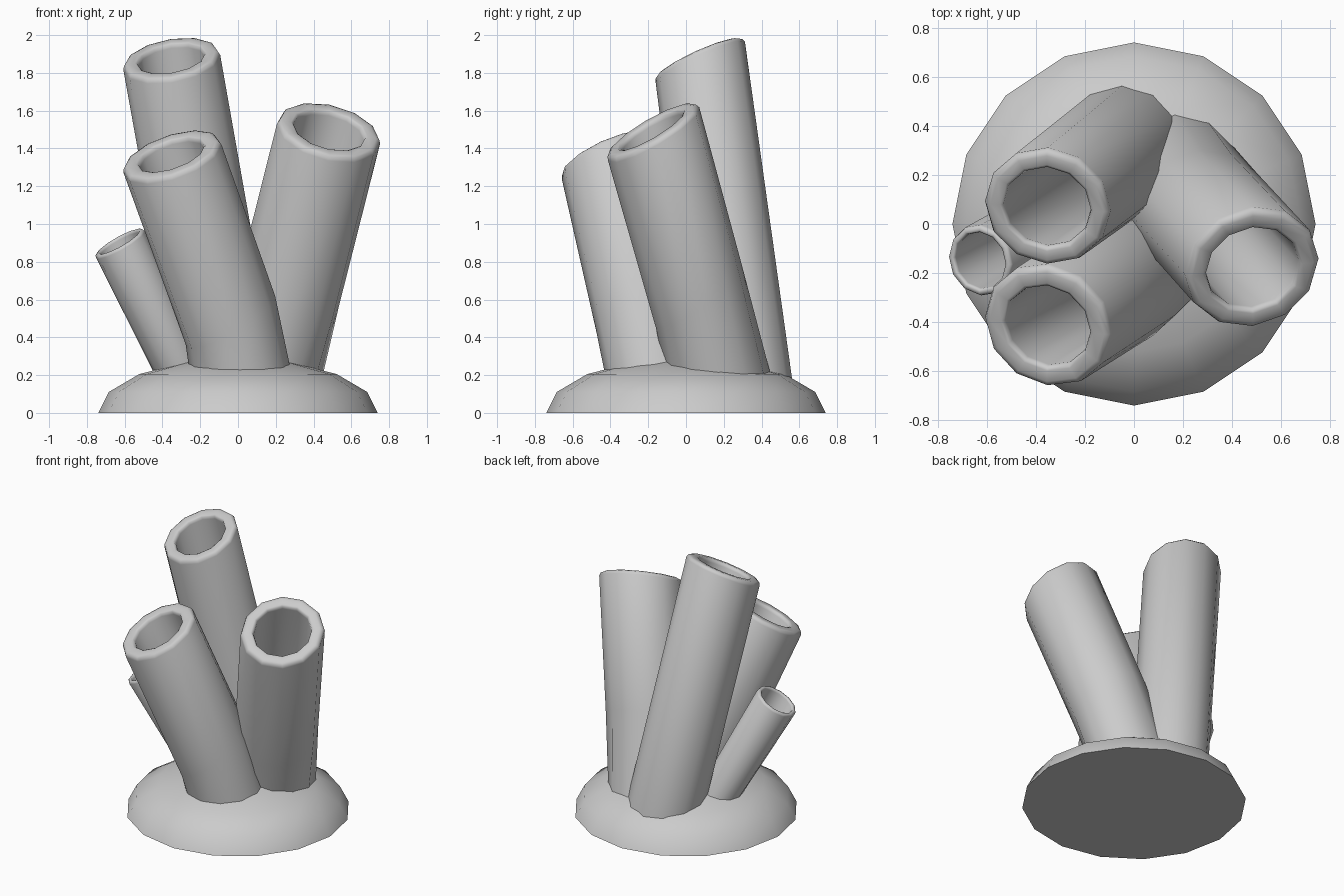
import bpy, bmesh
from math import cos, sin, pi, radians
from mathutils import Vector

if "Cube" in bpy.data.objects:
    bpy.data.objects.remove(bpy.data.objects["Cube"], do_unlink=True)

grey = bpy.data.materials.new("plain_grey")
grey.use_nodes = True
colour = (0.6, 0.6, 0.6, 1)
grey.diffuse_color = colour
grey.node_tree.nodes["Principled BSDF"].inputs["Base Color"].default_value = colour


def finish(name, bm, angle):
    bmesh.ops.recalc_face_normals(bm, faces=bm.faces)
    mesh = bpy.data.meshes.new(name)
    bm.to_mesh(mesh)
    bm.free()
    mesh.materials.append(grey)
    obj = bpy.data.objects.new(name, mesh)
    bpy.context.collection.objects.link(obj)
    bpy.ops.object.select_all(action="DESELECT")
    obj.select_set(True)
    bpy.context.view_layer.objects.active = obj
    bpy.ops.object.shade_smooth_by_angle(angle=radians(angle))


def loft(bm, rings, sides):
    """Skin tilted circles (centre, normal, radius) and cap both ends."""
    loops = []
    for centre, normal, radius in rings:
        n = Vector(normal).normalized()
        v = n.cross(Vector((1, 0, 0))).normalized()
        u = v.cross(n)
        loops.append([bm.verts.new(Vector(centre) + radius * (u * cos(a) + v * sin(a)))
                      for a in (2 * pi * i / sides for i in range(sides))])
    for low, high in zip(loops, loops[1:]):
        for i in range(sides):
            j = (i + 1) % sides
            bm.faces.new((low[i], low[j], high[j], high[i]))
    bm.faces.new(loops[0])
    bm.faces.new(loops[-1])


def tube(name, foot, top, facing, radius, bore, bend=None):
    """Hollow tube with a tilted, softened rim; bend is an optional (centre, normal)."""
    n = Vector(facing).normalized()
    foot, top = Vector(foot), Vector(top)
    soft = 0.1 * radius
    rings = [(foot, (0, 0, 1), radius)]
    if bend:
        rings.append((bend[0], bend[1], radius))
    rings += [(top - n * soft, n, radius),
              (top - n * soft * 0.25, n, radius - soft * 0.3),
              (top, n, radius - soft),
              (top, n, bore + soft * 0.6),
              (top - n * soft * 0.25, n, bore + soft * 0.15),
              (top - n * soft, n, bore)]
    # The bore follows the tube down to near its foot
    if bend:
        rings.append((bend[0], bend[1], bore))
    rings.append((foot.lerp(top, 0.12), (0, 0, 1), bore))
    bm = bmesh.new()
    loft(bm, rings, 12)
    finish(name, bm, 50)


# Domed base: half of a flattened ball
bm = bmesh.new()
angles = [radians(a) for a in (0, 22.5, 45, 67.5, 85)]
loft(bm, [((0, 0, 0.29 * sin(a)), (0, 0, 1), 0.74 * cos(a)) for a in angles], 16)
finish("base", bm, 50)

# Tubes
tube("back_tube", (-0.04, 0.31, 0.12), (-0.355, 0.065, 1.88),
     (-0.18, -0.46, 1), 0.26, 0.178)
tube("front_tube", (0.03, -0.14, 0.12), (-0.355, -0.42, 1.37),
     (-0.30, -0.40, 0.87), 0.272, 0.18, ((-0.04, -0.21, 0.49), (-0.5, -0.25, 0.85)))
tube("left_tube", (0.15, 0.19, 0.12), (0.485, -0.185, 1.50),
     (0.22, -0.50, 0.85), 0.28, 0.192, ((0.26, 0.07, 0.61), (0.2, -0.6, 0.85)))
tube("small_tube", (-0.25, 0.06, 0.12), (-0.63, -0.15, 0.905),
     (-0.48, -0.20, 0.85), 0.148, 0.118)
